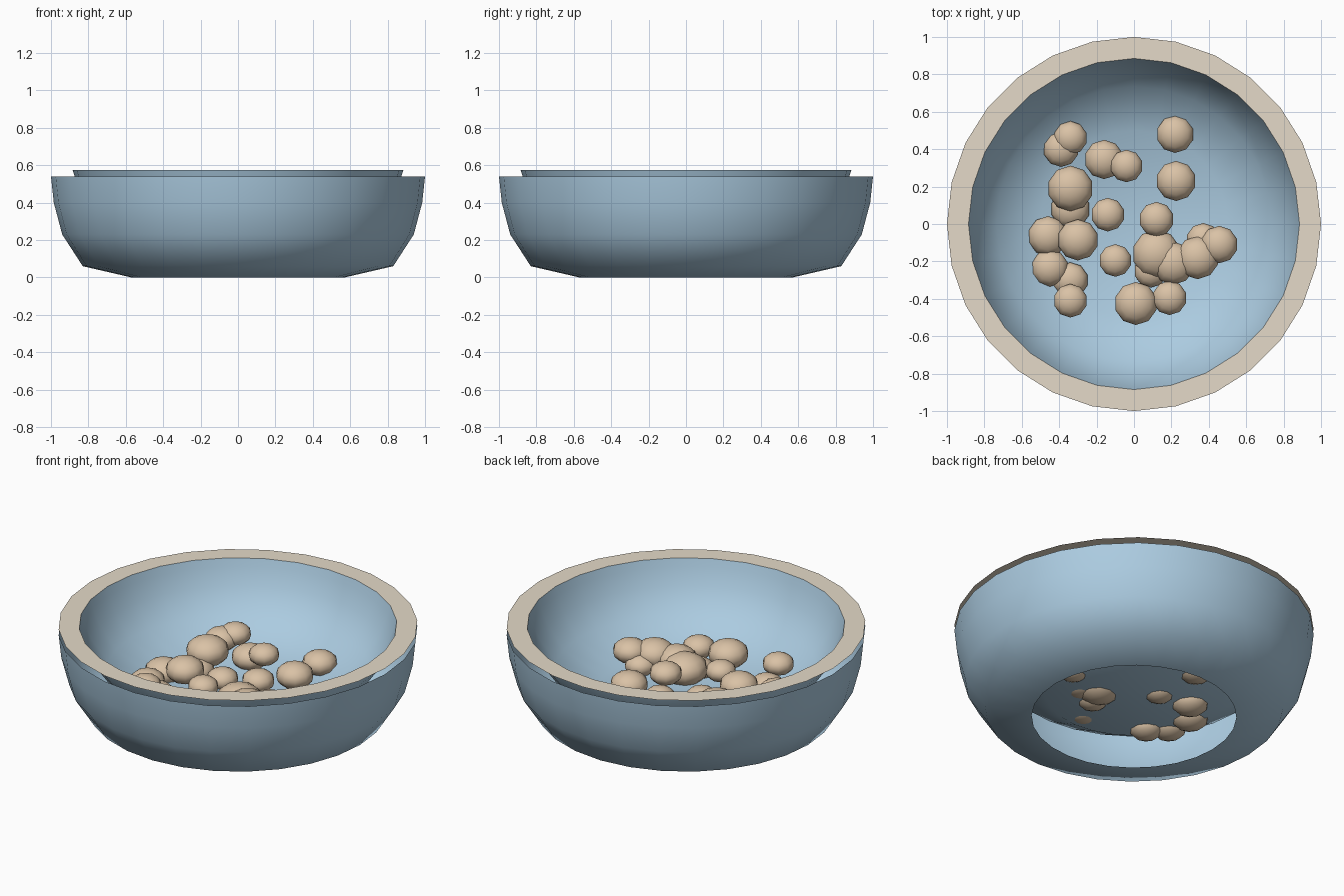
import bpy, bmesh, math

if "Cube" in bpy.data.objects:
    bpy.data.objects.remove(bpy.data.objects["Cube"])

SIDES = 28


def material(name, rgb):
    m = bpy.data.materials.new(name)
    m.diffuse_color = (*rgb, 1)
    m.use_nodes = True
    m.node_tree.nodes["Principled BSDF"].inputs["Base Color"].default_value = m.diffuse_color
    return m


blue = material("blue_glaze", (0.41, 0.60, 0.75))
beige = material("beige_rim", (0.78, 0.70, 0.58))
brown = material("brown_food", (0.70, 0.54, 0.38))


def finish(bm, name, mat, smooth):
    me = bpy.data.meshes.new(name)
    bm.to_mesh(me)
    bm.free()
    for p in me.polygons:
        p.use_smooth = smooth
    me.materials.append(mat)
    ob = bpy.data.objects.new(name, me)
    bpy.context.collection.objects.link(ob)
    return ob


def lathe(name, profile, mat, smooth=True, flip=False):
    """Spin (radius, z) points round the z axis; radius 0 closes the end."""
    bm = bmesh.new()
    rings = []
    for r, z in profile:
        n = SIDES if r > 0 else 1
        rings.append([bm.verts.new((r * math.cos(math.tau * i / SIDES),
                                    r * math.sin(math.tau * i / SIDES), z))
                      for i in range(n)])
    for a, b in zip(rings, rings[1:]):
        for i in range(SIDES):
            j = (i + 1) % SIDES
            if len(b) == 1:
                f = [a[i], b[0], a[j]]
            else:
                f = [a[i], b[i], b[j], a[j]]
            bm.faces.new(f[::-1] if flip else f)
    return finish(bm, name, mat, smooth)


# outer wall, open at the foot
lathe("bowl_outer_wall",
      [(1.0, 0.54), (0.985, 0.40), (0.94, 0.23), (0.83, 0.06), (0.57, 0.0)], blue)

# inner basin with a closed floor
lathe("bowl_inner_basin",
      [(0.885, 0.575), (0.87, 0.53), (0.83, 0.43), (0.735, 0.295),
       (0.50, 0.165), (0, 0.15)], blue, flip=True)

# flat rim ring
lathe("bowl_rim", [(0.885, 0.575), (1.0, 0.575)], beige, smooth=False, flip=True)

# food pieces: x, y, z, radius
pieces = [
    (-.39, .40, .235, .095), (-.34, .46, .256, .09), (-.16, .345, .206, .105),
    (-.04, .31, .265, .087), (.22, .48, .22, .10), (.225, .23, .24, .107),
    (-.34, .19, .255, .122), (-.34, .08, .18, .105), (-.14, .05, .19, .09),
    (.12, .025, .257, .093), (-.46, -.065, .196, .107), (-.30, -.085, .253, .11),
    (-.45, -.235, .20, .10), (-.34, -.30, .183, .095), (-.34, -.41, .272, .09),
    (-.10, -.195, .246, .087), (.12, -.16, .214, .13), (.09, -.25, .19, .09),
    (.21, -.21, .23, .115), (.34, -.18, .246, .115), (.37, -.085, .20, .09),
    (.455, -.11, .255, .10), (.01, -.425, .235, .115), (.19, -.395, .24, .092),
]
for k, (x, y, z, r) in enumerate(pieces):
    bm = bmesh.new()
    bmesh.ops.create_uvsphere(bm, u_segments=10, v_segments=8, radius=r)
    bmesh.ops.scale(bm, vec=(1, 1, 0.7), verts=bm.verts)
    ob = finish(bm, f"food_piece_{k + 1:02d}", brown, True)
    ob.location = (x, y, z)
